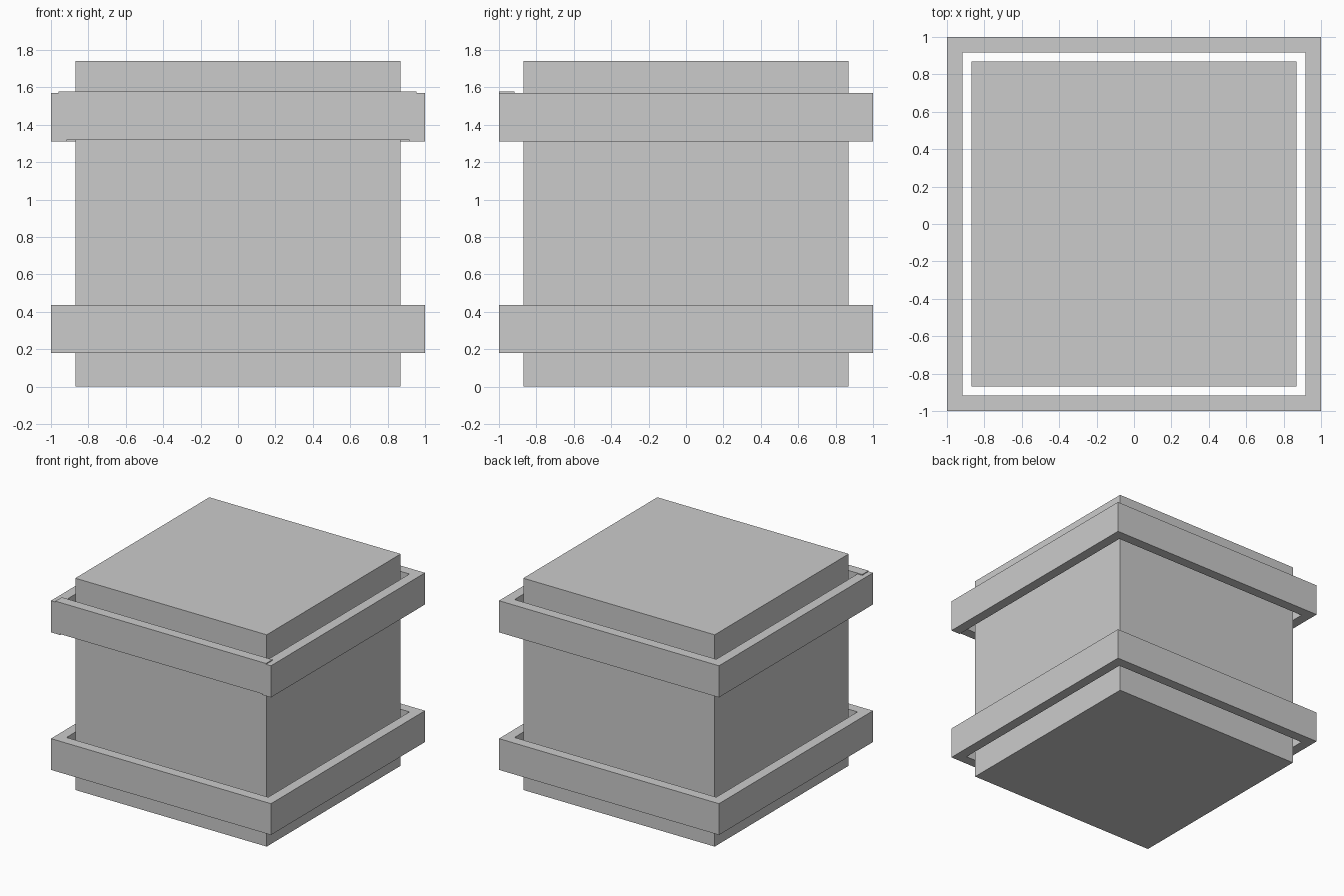
import bpy
import bmesh

if "Cube" in bpy.data.objects:
    bpy.data.objects.remove(bpy.data.objects["Cube"])

OUT, INN, BODY = 1.0, 0.917, 0.87


def extrude_plan(name, points, faces, z0, z1):
    """Raise a flat plan (xy points and faces) from z0 to z1."""
    bm = bmesh.new()
    verts = [bm.verts.new((x, y, z0)) for x, y in points]
    flat = [bm.faces.new([verts[i] for i in f]) for f in faces]
    top = bmesh.ops.extrude_face_region(bm, geom=flat, use_keep_orig=True)["geom"]
    moved = [g for g in top if isinstance(g, bmesh.types.BMVert)]
    bmesh.ops.translate(bm, verts=moved, vec=(0, 0, z1 - z0))
    bmesh.ops.recalc_face_normals(bm, faces=bm.faces)
    mesh = bpy.data.meshes.new(name)
    bm.to_mesh(mesh)
    bm.free()
    obj = bpy.data.objects.new(name, mesh)
    bpy.context.collection.objects.link(obj)
    return obj


def rect(x0, x1, y0, y1):
    return [(x0, y0), (x1, y0), (x1, y1), (x0, y1)]


# Main crate body
extrude_plan("crate_body", rect(-BODY, BODY, -BODY, BODY), [(0, 1, 2, 3)], 0, 1.74)

# Lower band: closed square frame standing clear of the body
frame = rect(-OUT, OUT, -OUT, OUT) + rect(-INN, INN, -INN, INN)
sides = [(i, (i + 1) % 4, (i + 1) % 4 + 4, i + 4) for i in range(4)]
extrude_plan("lower_band", frame, sides, 0.18, 0.437)

# Upper band: sides and back as one U, open at the front
u_plan = [(-OUT, -OUT), (-INN, -OUT), (-INN, INN), (INN, INN),
          (INN, -OUT), (OUT, -OUT), (OUT, OUT), (-OUT, OUT)]
extrude_plan("upper_band", u_plan, [tuple(range(8))], 1.31, 1.57)

# Front bar of the upper band, set slightly higher between the side bars
extrude_plan("upper_band_front", rect(-0.96, 0.955, -OUT, -INN), [(0, 1, 2, 3)], 1.318, 1.577)
